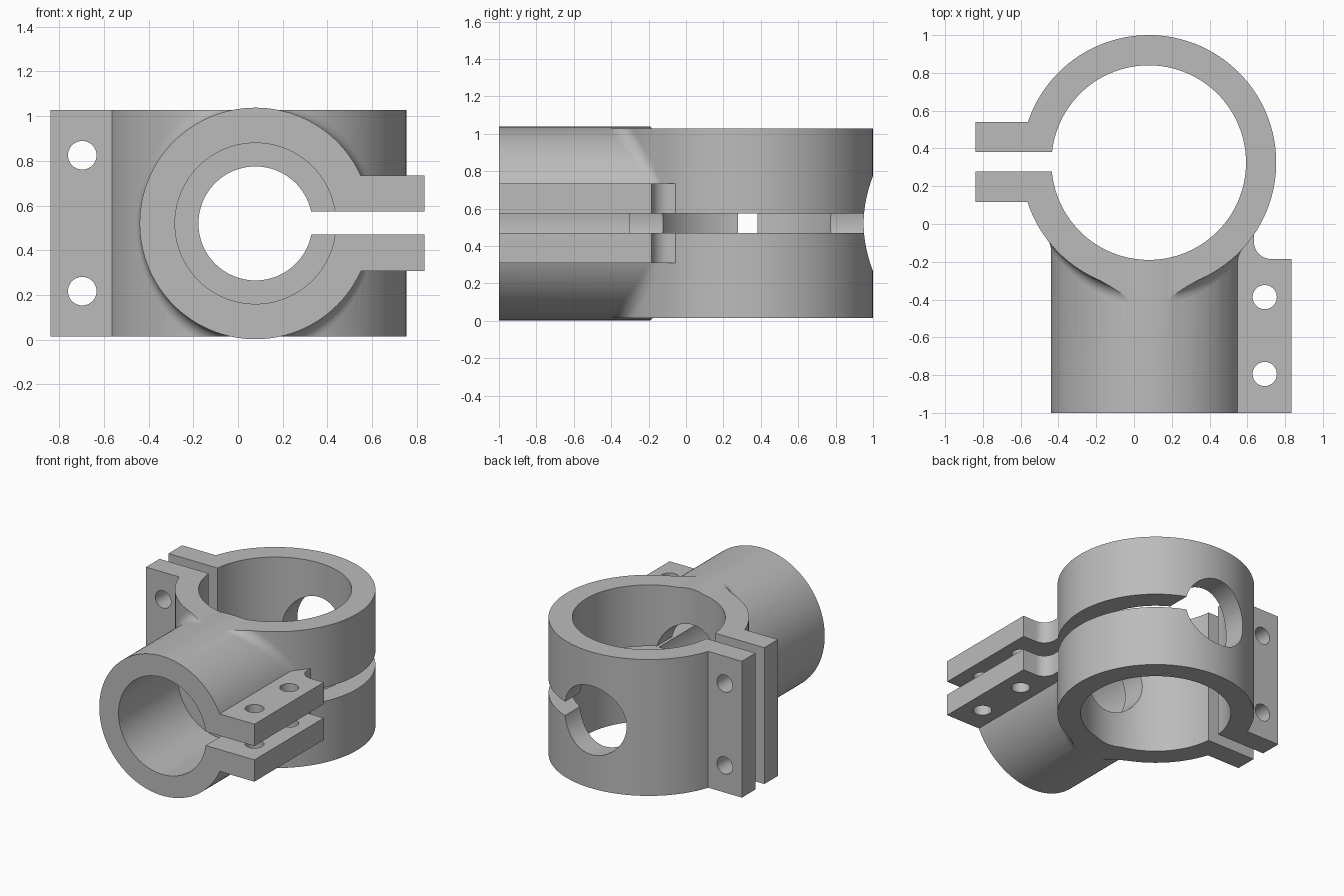
import bpy
import bmesh
from math import cos, sin, pi, sqrt, radians
from mathutils import Vector, Matrix

if "Cube" in bpy.data.objects:
    bpy.data.objects.remove(bpy.data.objects["Cube"])

# Main dimensions
CX, RING_Y, TUBE_Z = 0.078, 0.325, 0.52
RING_R, RING_BORE = 0.675, 0.515
TUBE_R, TUBE_BORE, BACK_HOLE = 0.518, 0.36, 0.255
Z0, Z1 = 0.015, 1.028
BLEND, BOLT_R = 0.075, 0.064

grey = bpy.data.materials.new("plain_grey")
grey.use_nodes = True
grey.diffuse_color = (0.5, 0.5, 0.5, 1)
grey.node_tree.nodes["Principled BSDF"].inputs["Base Color"].default_value = (0.5, 0.5, 0.5, 1)


def finish(name, bm):
    bmesh.ops.recalc_face_normals(bm, faces=bm.faces)
    mesh = bpy.data.meshes.new(name)
    bm.to_mesh(mesh)
    bm.free()
    mesh.materials.append(grey)
    obj = bpy.data.objects.new(name, mesh)
    bpy.context.collection.objects.link(obj)
    return obj


def box(name, x, y, z):
    bm = bmesh.new()
    bmesh.ops.create_cube(bm, size=1)
    for v in bm.verts:
        v.co = [lo + (c + 0.5) * (hi - lo) for c, (lo, hi) in zip(v.co, (x, y, z))]
    return finish(name, bm)


def cylinder(name, start, end, radius, sides=128):
    start, end = Vector(start), Vector(end)
    axis = end - start
    turn = axis.to_track_quat('Z', 'Y').to_matrix().to_4x4()
    bm = bmesh.new()
    bmesh.ops.create_cone(bm, cap_ends=True, segments=sides, radius1=radius, radius2=radius,
                          depth=axis.length,
                          matrix=Matrix.Translation((start + end) / 2) @ turn)
    return finish(name, bm)


def prism(name, outline, z0, z1):
    bm = bmesh.new()
    face = bm.faces.new([bm.verts.new((x, y, z0)) for x, y in outline])
    new = bmesh.ops.extrude_face_region(bm, geom=[face])["geom"]
    bmesh.ops.translate(bm, vec=(0, 0, z1 - z0),
                        verts=[g for g in new if isinstance(g, bmesh.types.BMVert)])
    return finish(name, bm)


def combine(target, other, operation):
    mod = target.modifiers.new(other.name, 'BOOLEAN')
    mod.operation, mod.solver, mod.object = operation, 'EXACT', other
    bpy.context.view_layer.update()
    result = bpy.data.meshes.new_from_object(
        target.evaluated_get(bpy.context.evaluated_depsgraph_get()))
    target.modifiers.clear()
    target.data = result
    bpy.data.objects.remove(other)


def offset_crossing(angle, offset):
    """Point at equal offset from the ring wall and the tube wall."""
    x = (TUBE_R + offset) * cos(angle)
    y = -sqrt((RING_R + offset) ** 2 - x * x)
    return Vector((CX + x, RING_Y + y, TUBE_Z + (TUBE_R + offset) * sin(angle)))


def blend_band(name, around=128, steps=8):
    """Rounded inside corner running around the joint of ring and tube."""
    bm = bmesh.new()
    rows = []
    for i in range(around):
        a = 2 * pi * i / around
        c = offset_crossing(a, BLEND)
        to_ring = Vector((CX - c.x, RING_Y - c.y, 0)).normalized()
        to_tube = Vector((CX - c.x, 0, TUBE_Z - c.z)).normalized()
        pts = [c + BLEND * to_ring.slerp(to_tube, k / steps) for k in range(steps + 1)]
        pts.append(offset_crossing(a, -0.05))
        rows.append([bm.verts.new(p) for p in pts])
    n = steps + 2
    for i in range(around):
        p, q = rows[i], rows[(i + 1) % around]
        for k in range(n):
            m = (k + 1) % n
            bm.faces.new((p[k], p[m], q[m], q[k]))
    return finish(name, bm)


# Solid outer shapes
body = cylinder("clamp_body", (CX, RING_Y, Z0), (CX, RING_Y, Z1), RING_R)
band = blend_band("joint_blend")
combine(band, box("slab", (-2, 2), (-2, 2), (Z0, Z1)), 'INTERSECT')
tube = cylinder("tube", (CX, -1, TUBE_Z), (CX, 0, TUBE_Z), TUBE_R)
ring_ears = box("ring_ears", (-0.838, -0.3), (0.117, 0.541), (Z0, Z1))

# Tube ears with a rounded inside corner against the ring
arc = [(0.725 + 0.09 * cos(t), -0.095 + 0.09 * sin(t))
       for t in (radians(270 - 9 * k) for k in range(11))]
outline = [(0.4, -1), (0.835, -1), (0.835, -0.185)] + arc + [(0.635, 0), (0.4, 0)]
tube_ears = prism("tube_ears", outline, 0.308, 0.735)

for part in (tube, band, ring_ears, tube_ears):
    combine(body, part, 'UNION')

# Bores, clamping slots and bolt holes
cutters = [
    cylinder("ring_bore", (CX, RING_Y, -1), (CX, RING_Y, 2), RING_BORE),
    cylinder("tube_bore", (CX, -1.5, TUBE_Z), (CX, -0.305, TUBE_Z), TUBE_BORE),
    cylinder("through_hole", (CX, -1.5, TUBE_Z), (CX, 1.5, TUBE_Z), BACK_HOLE, 96),
    box("ring_slot", (-1.2, -0.2), (0.277, 0.381), (-1, 2)),
    box("tube_slot", (CX, 1.2), (-1.5, 1.5), (0.47, 0.573)),
]
for z in (0.217, 0.825):
    cutters.append(cylinder("ring_bolt", (-0.697, 0, z), (-0.697, 0.7, z), BOLT_R, 40))
for y in (-0.387, -0.794):
    cutters.append(cylinder("tube_bolt", (0.692, y, 0.1), (0.692, y, 0.9), BOLT_R, 40))
for cutter in cutters:
    combine(body, cutter, 'DIFFERENCE')

# Smooth curved walls, crisp edges
bpy.ops.object.select_all(action='DESELECT')
body.select_set(True)
bpy.context.view_layer.objects.active = body
bpy.ops.object.shade_smooth_by_angle(angle=radians(25))
